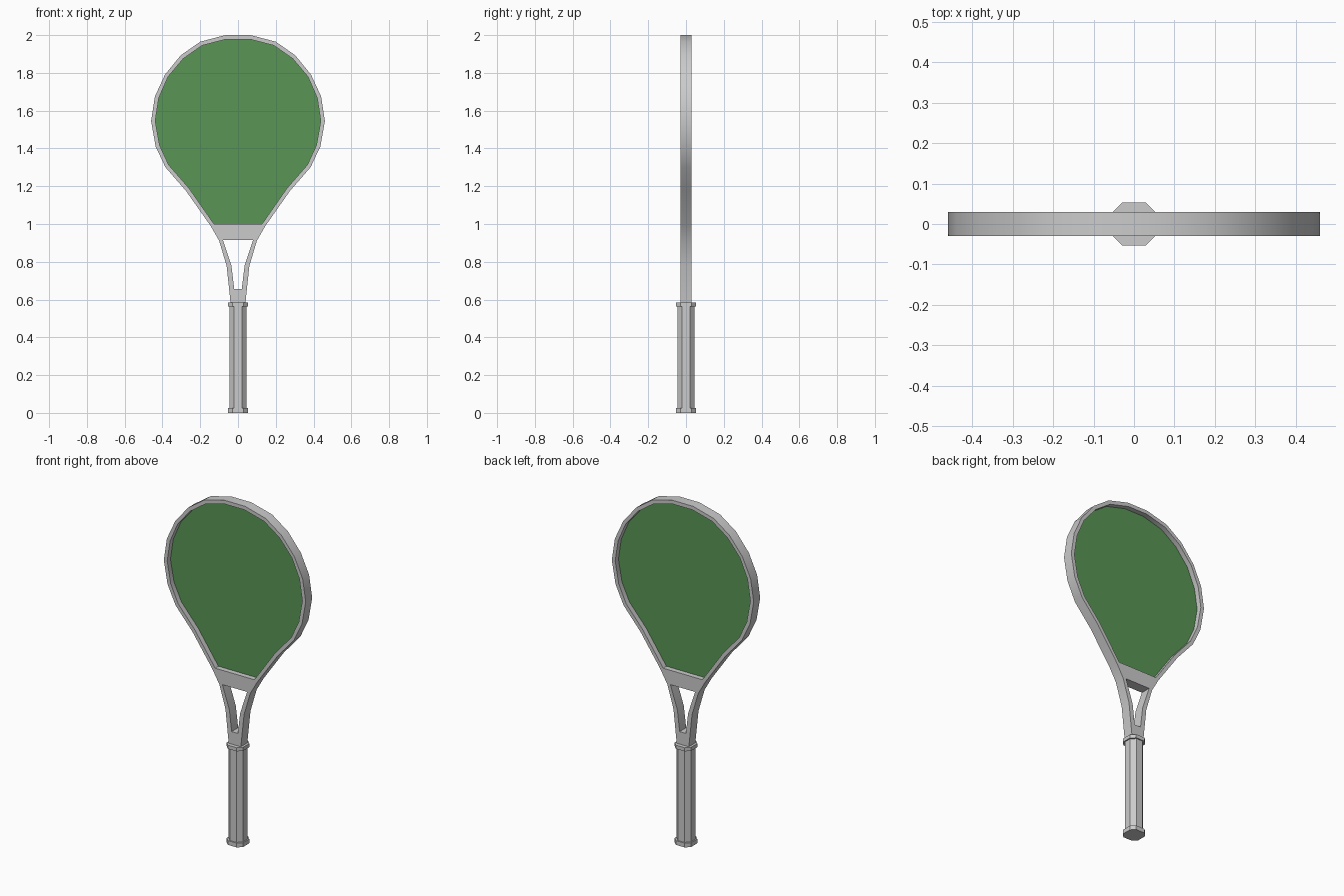
import bpy, bmesh, math

if "Cube" in bpy.data.objects:
    bpy.data.objects.remove(bpy.data.objects["Cube"])

# Right-hand half outlines (x, z), mirrored to close each loop
HEAD_OUTER = [(0.067, 2.0), (0.20, 1.965), (0.303, 1.893), (0.387, 1.79), (0.44, 1.675),
              (0.46, 1.545), (0.436, 1.41), (0.384, 1.30), (0.275, 1.175), (0.145, 0.99),
              (0.10, 0.912), (0.06, 0.777), (0.038, 0.57)]
HEAD_INNER = [(0.063, 1.978), (0.19, 1.945), (0.289, 1.876), (0.37, 1.78), (0.419, 1.668),
              (0.438, 1.545), (0.415, 1.417), (0.367, 1.313), (0.258, 1.188), (0.127, 1.0)]
THROAT = [(0.08, 0.916), (0.035, 0.78), (0.02, 0.657)]


def mirrored(half):
    return half + [(-x, z) for x, z in reversed(half)]


def flat_shape(name, halves, depth):
    """Filled outline standing in the XZ plane; later outlines cut holes."""
    curve = bpy.data.curves.new(name, 'CURVE')
    curve.dimensions = '2D'
    curve.fill_mode = 'BOTH'
    curve.extrude = depth
    for half in halves:
        pts = mirrored(half)
        spline = curve.splines.new('POLY')
        spline.points.add(len(pts) - 1)
        for p, (x, z) in zip(spline.points, pts):
            p.co = (x, z, 0, 1)
        spline.use_cyclic_u = True
    obj = bpy.data.objects.new(name, curve)
    bpy.context.collection.objects.link(obj)
    obj.rotation_euler.x = math.pi / 2
    bpy.ops.object.select_all(action='DESELECT')
    obj.select_set(True)
    bpy.context.view_layer.objects.active = obj
    bpy.ops.object.convert(target='MESH')
    obj = bpy.context.object
    bm = bmesh.new()
    bm.from_mesh(obj.data)
    bmesh.ops.remove_doubles(bm, verts=bm.verts, dist=1e-5)
    bm.to_mesh(obj.data)
    bm.free()
    bpy.ops.object.shade_smooth_by_angle(angle=math.radians(30))
    return obj


def octagon_prism(name, r, flat, z0, z1):
    """Chamfered square column: half width r, half flat width flat."""
    bm = bmesh.new()
    ring = [(r, -flat), (r, flat), (flat, r), (-flat, r),
            (-r, flat), (-r, -flat), (-flat, -r), (flat, -r)]
    face = bm.faces.new([bm.verts.new((x, y, z0)) for x, y in ring])
    top = bmesh.ops.extrude_face_region(bm, geom=[face], use_keep_orig=True)
    verts = [v for v in top['geom'] if isinstance(v, bmesh.types.BMVert)]
    bmesh.ops.translate(bm, verts=verts, vec=(0, 0, z1 - z0))
    bmesh.ops.recalc_face_normals(bm, faces=bm.faces)
    mesh = bpy.data.meshes.new(name)
    bm.to_mesh(mesh)
    bm.free()
    obj = bpy.data.objects.new(name, mesh)
    bpy.context.collection.objects.link(obj)
    return obj


# Frame with head opening and throat opening
flat_shape("frame", [HEAD_OUTER, HEAD_INNER, THROAT], 0.03)

# Green string bed, a thin sheet in the middle of the frame
strings = flat_shape("string_bed", [HEAD_INNER], 0.0)
green = bpy.data.materials.new("string_green")
green.diffuse_color = (0.10, 0.30, 0.09, 1)
green.use_nodes = True
green.node_tree.nodes["Principled BSDF"].inputs["Base Color"].default_value = green.diffuse_color
strings.data.materials.clear()
strings.data.materials.append(green)

# Grip with a collar at each end
octagon_prism("grip", 0.046, 0.021, 0.01, 0.575)
octagon_prism("butt_cap", 0.053, 0.029, 0.0, 0.025)
octagon_prism("grip_collar", 0.053, 0.029, 0.563, 0.584)
